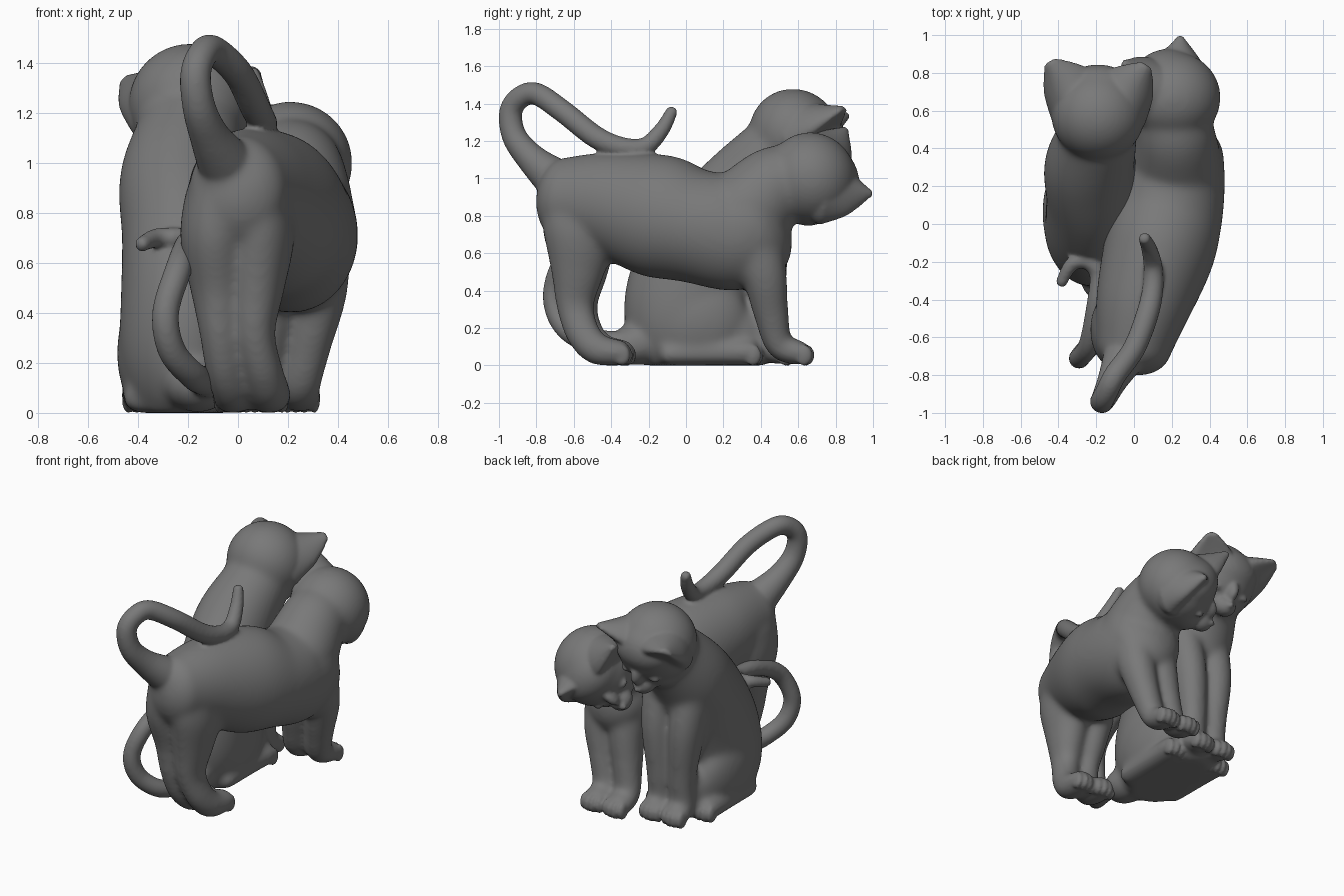
import bpy, bmesh
from math import sin, cos, pi
from mathutils import Vector, Matrix

if "Cube" in bpy.data.objects:
    bpy.data.objects.remove(bpy.data.objects["Cube"])

X_AXIS = Vector((1, 0, 0))
grey = bpy.data.materials.new("dark_grey")
grey.diffuse_color = (0.19, 0.19, 0.19, 1)
grey.use_nodes = True
grey.node_tree.nodes["Principled BSDF"].inputs["Base Color"].default_value = grey.diffuse_color


def spline(points, steps=9):
    """Catmull-Rom samples of (x, y, z, side_radius, other_radius) stations."""
    p = [list(q) + [q[3]] if len(q) == 4 else list(q) for q in points]
    p = [p[0]] + p + [p[-1]]
    out = []
    for i in range(1, len(p) - 2):
        for s in range(steps):
            t = s / steps
            out.append([0.5 * (2 * b + (c - a) * t + (2 * a - 5 * b + 4 * c - d) * t * t
                               + (3 * b - a - 3 * c + d) * t ** 3)
                        for a, b, c, d in zip(p[i - 1], p[i], p[i + 1], p[i + 2])])
    return out + [p[-1]]


def loft(bm, points, side=X_AXIS, cup=0.0, cap=0.75, n=40):
    """Rounded tube with elliptical sections; cup bends sections into a crescent."""
    st = spline(points)
    pos = [Vector(s[:3]) for s in st]
    last = len(st) - 1
    sections = []
    for i, s in enumerate(st):
        t = (pos[min(i + 1, last)] - pos[max(i - 1, 0)]).normalized()
        u = side - t * side.dot(t)
        if u.length < 0.25:
            u = t.cross(Vector((0, 0, 1)))
        u.normalize()
        v = t.cross(u)
        here = [(pos[i], u, v, s[3], s[4])]
        if i in (0, last):
            sign = -1 if i == 0 else 1
            depth = cap * min(s[3], s[4])
            dome = [(pos[i] + t * sign * depth * sin(k), u, v, s[3] * cos(k), s[4] * cos(k))
                    for k in (0.3, 0.6, 0.9, 1.2, 1.45)]
            here = dome[::-1] + here if i == 0 else here + dome
        sections += here
    rings = []
    for c, u, v, a, b in sections:
        rings.append([bm.verts.new(c + u * a * cos(k) + v * (b * sin(k) + cup * a * cos(k) ** 2))
                      for k in (2 * pi * j / n for j in range(n))])
    for r0, r1 in zip(rings, rings[1:]):
        for j in range(n):
            bm.faces.new((r0[j], r0[(j + 1) % n], r1[(j + 1) % n], r1[j]))
    bm.faces.new(rings[0][::-1])
    bm.faces.new(rings[-1])


def blob(bm, center, radii, frame=None):
    m = (frame or Matrix()) @ Matrix.Translation(center) @ Matrix.Diagonal((*radii, 1))
    bmesh.ops.create_uvsphere(bm, u_segments=36, v_segments=24, radius=1, matrix=m)


def toes(bm, x, y):
    for i in (-1.5, -0.5, 0.5, 1.5):
        blob(bm, (x + i * 0.037, y - abs(i) * 0.012, 0.055), (0.024, 0.046, 0.057))


def head(form, fine, center, ear_a, ear_b, nose, tip_width):
    """Head in a local frame: x across the ears, y to the nose, z to the crown."""
    c, a, b = Vector(center), Vector(ear_a), Vector(ear_b)
    x = (a - b).normalized()
    f = Vector(nose) - c
    f = (f - x * f.dot(x)).normalized()
    u = x.cross(f)
    m = Matrix((x, f, u)).transposed().to_4x4()
    m.translation = c
    blob(form, (0, 0, 0), (0.25, 0.25, 0.24), m)              # skull
    blob(form, (0, 0.13, -0.07), (0.175, 0.135, 0.135), m)    # cheeks
    blob(form, (0, 0.06, 0.1), (0.21, 0.16, 0.145), m)        # brow between ears
    blob(fine, (0, 0.235, -0.07), (0.08, 0.09, 0.07), m)      # muzzle
    blob(fine, (0, 0.31, -0.035), (0.026, 0.025, 0.02), m)    # nose
    blob(fine, (0, 0.2, 0.02), (0.045, 0.1, 0.08), m)         # nose bridge
    for s, tip in ((1, a), (-1, b)):
        blob(fine, (s * 0.105, 0.218, 0.015), (0.036, 0.028, 0.02), m)   # eye
        base = m @ Vector((s * 0.09, 0.0, 0.05))
        mid = base.lerp(tip, 0.55)
        loft(fine, [(*base, 0.19, 0.16), (*mid, 0.135, 0.075), (*tip, tip_width, 0.02)],
             side=x, cup=0.3)                                 # cupped ear


def make(bm, name, voxel, rounds):
    """Fuse overlapping parts into one skin and soften the joints."""
    for v in bm.verts:
        v.co.z = max(v.co.z, 0.0)
    bmesh.ops.recalc_face_normals(bm, faces=bm.faces)
    me = bpy.data.meshes.new(name)
    bm.to_mesh(me)
    bm.free()
    me.materials.append(grey)
    ob = bpy.data.objects.new(name, me)
    bpy.context.collection.objects.link(ob)
    r = ob.modifiers.new("fuse", 'REMESH')
    r.mode = 'VOXEL'
    r.voxel_size = voxel
    r.use_smooth_shade = True
    s = ob.modifiers.new("soften", 'SMOOTH')
    s.factor = 0.5
    s.iterations = rounds
    return ob


def finish(form, fine, name):
    """Soften the big forms first, then fuse on the fine parts."""
    ob = make(form, "form", 0.014, 26)
    ev = ob.evaluated_get(bpy.context.evaluated_depsgraph_get())
    fine.from_mesh(ev.to_mesh())
    ev.to_mesh_clear()
    bpy.data.objects.remove(ob)
    make(fine, name, 0.011, 6)


# ---- standing cat ----
form, fine = bmesh.new(), bmesh.new()
loft(form, [(0, -.65, .89, .2, .225), (.05, -.42, .865, .255, .28), (.13, -.15, .80, .295, .33),
            (.18, .05, .745, .29, .305), (.215, .25, .715, .27, .315), (.235, .36, .755, .245, .3)])
# neck and shoulders
loft(form, [(.23, .2, .75, .22, .22), (.225, .34, .84, .235, .235), (.22, .47, .955, .21, .215),
            (.2, .6, 1.0, .19, .19)])
head(form, fine, (.21, .67, 1.0), (.245, .985, .92), (-.05, .85, 1.26), (-.13, .75, .83), .025)
# hind legs: hip x, paw x
for hip, paw, dy in ((-.08, -.02, .02), (.075, .125, 0)):
    loft(form, [(hip * 1.05, -.55, .86, .13, .22), (hip * 1.15, -.56, .7, .14, .205),
                (hip, -.58 + dy, .5, .112, .145), (hip * .9, -.592 + dy, .32, .083, .102),
                ((hip + paw) / 2, -.55 + dy, .17, .08, .092),
                (paw, -.47 + dy, .085, .084, .085), (paw, -.345 + dy, .067, .088, .069)])
    toes(fine, paw, -.325 + dy)
# front legs: shoulder x, paw x
for top, paw in ((.325, .25), (.14, .085)):
    loft(form, [(top, .36, .68, .13, .15), (top, .42, .48, .112, .12), ((top + paw) / 2, .455, .28, .09, .095),
                (paw, .5, .11, .082, .075), (paw, .605, .067, .087, .069)])
    toes(fine, paw, .648)
# tail
loft(fine, [(-.04, -.68, .98, .12), (-.11, -.82, 1.1, .082), (-.155, -.915, 1.22, .067),
            (-.17, -.938, 1.35, .062), (-.145, -.89, 1.43, .06), (-.1, -.80, 1.452, .06),
            (0, -.66, 1.36, .06), (.07, -.48, 1.22, .06), (.1, -.34, 1.165, .056),
            (.1, -.22, 1.17, .05), (.08, -.13, 1.26, .042), (.055, -.075, 1.36, .032)], n=24)
blob(form, (-.05, -.7, .99), (.11, .11, .11))
finish(form, fine, "standing_cat")

# ---- sitting cat ----
form, fine = bmesh.new(), bmesh.new()
loft(form, [(-.22, .03, .1, .225, .28), (-.22, -.005, .25, .255, .325), (-.22, .03, .45, .25, .33),
            (-.225, .15, .7, .24, .3), (-.235, .3, .92, .24, .255), (-.2, .45, 1.1, .215, .215),
            (-.19, .55, 1.19, .2, .2)])
head(form, fine, (-.19, .58, 1.235), (.06, .83, 1.37), (-.44, .85, 1.335), (-.2, .79, .98), .045)
# belly and base between the feet
blob(form, (-.21, .25, .17), (.2, .22, .2))
blob(form, (-.21, .2, .07), (.2, .3, .1))
for s in (-1, 1):
    # haunch, hind foot, front leg
    blob(form, (-.22 + s * .13, .06, .24), (.135, .275, .25))
    foot = -.215 + s * .17
    loft(form, [(foot, -.1, .06, .075, .06), (foot, .2, .07, .08, .07), (foot, .345, .07, .087, .071)])
    toes(fine, foot, .375)
    leg = -.2 + s * .083
    loft(form, [(leg + s * .03, .36, .86, .12, .14), (leg + s * .02, .42, .6, .105, .125),
                (leg, .44, .3, .085, .085), (leg, .44, .12, .08, .078), (leg, .515, .067, .087, .069)])
    toes(fine, leg, .55)
# tail
blob(form, (-.16, -.27, .11), (.13, .15, .11))
loft(fine, [(-.12, -.26, .11, .08), (-.13, -.42, .125, .062), (-.18, -.58, .15, .056),
            (-.265, -.68, .25, .056), (-.29, -.71, .4, .054), (-.24, -.64, .57, .054),
            (-.205, -.45, .67, .05), (-.19, -.27, .69, .046), (-.25, -.2, .7, .042),
            (-.33, -.215, .70, .038), (-.385, -.31, .675, .03)], n=24)
finish(form, fine, "sitting_cat")
